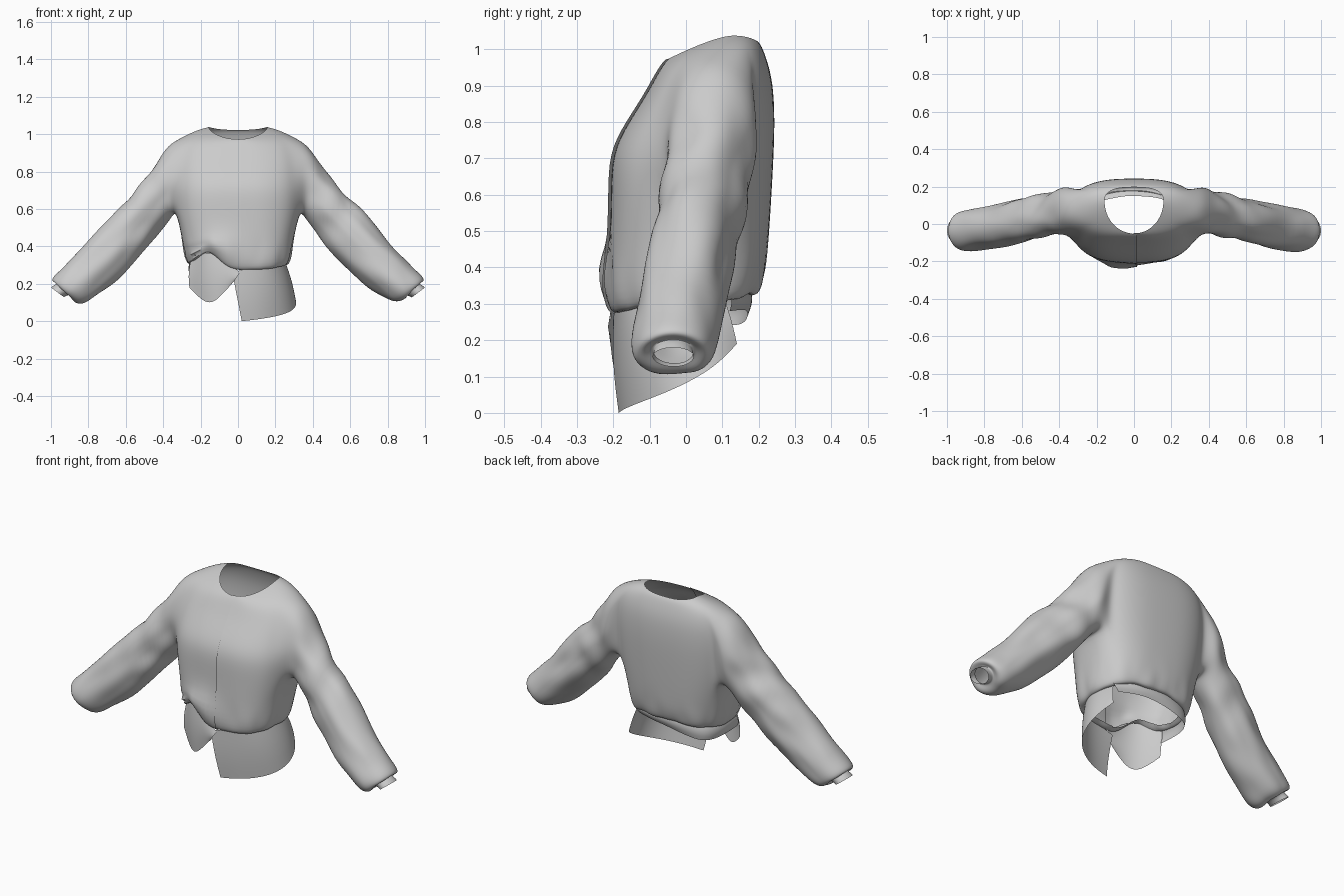
import bpy, bmesh, math
from mathutils import Vector, noise

if "Cube" in bpy.data.objects:
    bpy.data.objects.remove(bpy.data.objects["Cube"])


def finish(name, bm, levels, warp=None):
    """Subdivide a control cage, apply cloth folds and smooth it."""
    me = bpy.data.meshes.new(name)
    bmesh.ops.recalc_face_normals(bm, faces=bm.faces)
    bm.to_mesh(me)
    bm.free()
    ob = bpy.data.objects.new(name, me)
    bpy.context.collection.objects.link(ob)
    mod = ob.modifiers.new("subsurf", 'SUBSURF')
    mod.levels = mod.render_levels = levels
    mod.boundary_smooth = 'PRESERVE_CORNERS'
    bpy.context.view_layer.objects.active = ob
    ob.select_set(True)
    bpy.ops.object.modifier_apply(modifier=mod.name)
    if warp:
        moves = [warp(v.co, v.normal) for v in ob.data.vertices]
        for v, d in zip(ob.data.vertices, moves):
            v.co += d
    bpy.ops.object.shade_smooth_by_angle(angle=math.radians(60))
    ob.select_set(False)
    return ob


def spow(v, e):
    return math.copysign(abs(v) ** e, v)


def bump(p, c, r):
    return math.exp(-sum(((a - b) / s) ** 2 for a, b, s in zip(p, c, r)))


# Torso rings: half width, front y, mid y, back y, front z, side z, back z, front roundness
TORSO = [
    (.235, -.165, .00, .150, .285, .315, .345, .75),
    (.262, -.203, .00, .195, .265, .295, .315, .72),
    (.284, -.216, .00, .215, .32, .33, .36, .70),
    (.302, -.212, .01, .228, .46, .46, .47, .70),
    (.333, -.210, .02, .236, .60, .59, .60, .73),
    (.345, -.208, .03, .242, .715, .70, .71, .76),
    (.345, -.165, .05, .245, .795, .80, .81, .8),
    (.335, -.115, .07, .240, .87, .90, .91, .8),
    (.300, -.080, .09, .222, .935, .985, .975, .82),
    (.220, -.062, .11, .207, .962, 1.022, 1.012, .92),
    (.158, -.052, .12, .197, .972, 1.038, 1.022, 1.0),
]
# Sleeve rings: top x, top z, bottom x, bottom z, mid y, half depth
SLEEVE = [
    (.375, .945, .352, .560, .075, .128),
    (.430, .865, .390, .500, .066, .122),
    (.505, .745, .455, .420, .047, .114),
    (.600, .650, .530, .335, .026, .118),
    (.710, .540, .610, .250, .004, .117),
    (.820, .410, .700, .175, -.017, .116),
    (.920, .300, .775, .125, -.029, .117),
    (.990, .240, .825, .095, -.034, .114),
    (1.00, .215, .875, .100, -.035, .090),
    (.962, .202, .893, .140, -.035, .058),
    (.978, .198, .908, .140, -.035, .055),
    (1.00, .180, .930, .128, -.035, .058),
]
COLS, HALF = 32, 3
LOW, HIGH = 4, 8

bm = bmesh.new()
grid = []
for w, yf, yc, yb, zf, zs, zb, ef in TORSO:
    row = []
    for i in range(COLS + 1):
        t = -math.pi / 2 + 2 * math.pi * i / COLS
        c, s = math.cos(t), math.sin(t)
        ye, ze, e = (yf, zf, ef) if s < 0 else (yb, zb, .74)
        x = w * spow(c, e)
        y = yc + (ye - yc) * abs(s) ** e
        z = zs + (ze - zs) * abs(s) ** (1.3 if s < 0 else 2)
        # overlapping front placket
        if i == 0:
            x, y = -.004, y + .004
        if i == COLS:
            x, y = .016, y - .004
        row.append(bm.verts.new((x, y, z)))
    grid.append(row)

arm_cols = {1: COLS // 4, -1: 3 * COLS // 4}
for r in range(len(grid) - 1):
    for i in range(COLS):
        hole = LOW <= r < HIGH and any(c - HALF <= i < c + HALF for c in arm_cols.values())
        if not hole:
            bm.faces.new((grid[r][i], grid[r][i + 1], grid[r + 1][i + 1], grid[r + 1][i]))

# Sleeves grow out of the armhole edge loops
for side, col in arm_cols.items():
    a, b = col - HALF, col + HALF
    loop = [grid[LOW][i] for i in range(a, b)] + [grid[r][b] for r in range(LOW, HIGH)]
    loop += [grid[HIGH][i] for i in range(b, a, -1)] + [grid[r][a] for r in range(HIGH, LOW, -1)]
    loop.sort(key=lambda v: math.atan2((v.co.z - .785) / .19, (v.co.y - .06) / .13))
    n = len(loop)
    prev = loop
    for tx, tz, bx, bz, yc, hy in SLEEVE:
        ring = []
        for k in range(n):
            ang = -math.pi + (k + .5) * 2 * math.pi / n
            s = math.sin(ang)
            ring.append(bm.verts.new((side * ((tx + bx) / 2 + (tx - bx) / 2 * s),
                                      yc + hy * math.cos(ang),
                                      (tz + bz) / 2 + (tz - bz) / 2 * s)))
        for k in range(n):
            j = (k + 1) % n
            bm.faces.new((prev[k], prev[j], ring[j], ring[k]))
        prev = ring


def folds(p, nrm):
    """Soft cloth wrinkles, stronger on the sleeves and at the waist."""
    ax = abs(p.x)
    arm = min(1, max(0, (ax - .33) / .1)) * min(1, max(0, (.97 - ax) / .08))
    along, across = (ax - p.z) * .7, (ax + p.z) * .7
    f = noise.noise(Vector((along * 5, across * 12, p.y * 9 + (3 if p.x > 0 else 7))))
    d = .013 * arm * f
    # diagonal elbow folds
    d += .006 * arm * math.sin(along * 34 + p.y * 22) * bump((ax, p.z), (.52, .6), (.14, .2))
    # gathers above the hem
    waist = bump((p.z,), (.34,), (.09,)) * (1 - min(1, max(0, (ax - .3) / .06)))
    d += .009 * waist * noise.noise(Vector((p.x * 14, p.y * 14, p.z * 5)))
    # crumpled roll on one side of the front
    d += .007 * math.sin(p.z * 150 + p.x * 25) * bump(p, (-.23, -.13, .345), (.08, .1, .045))
    out = nrm * d
    if p.y < 0:
        out.y -= .028 * bump((p.x, p.z), (-.09, .38), (.1, .09))
        # hem pulled up on the left half
        out.z += .085 * bump((p.x,), (-.16,), (.08,)) * min(1, max(0, (.46 - p.z) / .18)) * min(1, -p.y / .1)
    return out


finish("blouse_body", bm, 2, folds)


def sheet(name, top, bottom, bulge):
    """Loose cloth panel between an upper and a lower edge."""
    bm = bmesh.new()
    rows = []
    for v in (0, .33, .67, 1):
        row = []
        for a, b in zip(top, bottom):
            p = Vector(a).lerp(Vector(b), v)
            p += Vector((p.x, p.y, 0)).normalized() * bulge * math.sin(math.pi * v)
            row.append(bm.verts.new(p))
        rows.append(row)
    for r0, r1 in zip(rows, rows[1:]):
        for i in range(len(r0) - 1):
            bm.faces.new((r0[i], r0[i + 1], r1[i + 1], r1[i]))
    finish(name, bm, 3)


# Loose shirt tails and tucked back band below the hem
sheet("right_front_tail",
      [(-.03, -.20, .26), (.08, -.195, .29), (.18, -.165, .31), (.245, -.08, .32), (.255, .02, .33), (.215, .10, .33)],
      [(.02, -.185, .0), (.13, -.17, .012), (.25, -.11, .035), (.315, -.02, .07), (.312, .08, .125), (.25, .14, .19)],
      .008)
sheet("left_front_tail",
      [(.01, -.205, .26), (-.10, -.20, .36), (-.19, -.17, .37), (-.25, -.09, .34)],
      [(-.02, -.207, .215), (-.09, -.205, .135), (-.16, -.18, .075), (-.26, -.11, .18)],
      .01)
sheet("back_band",
      [(.24, .12, .33), (.13, .165, .34), (0, .18, .345), (-.13, .17, .34), (-.22, .13, .33), (-.255, .03, .33), (-.245, -.08, .33)],
      [(.20, .12, .28), (.10, .16, .285), (0, .17, .28), (-.13, .17, .255), (-.23, .14, .235), (-.265, .02, .25), (-.255, -.10, .25)],
      .012)
